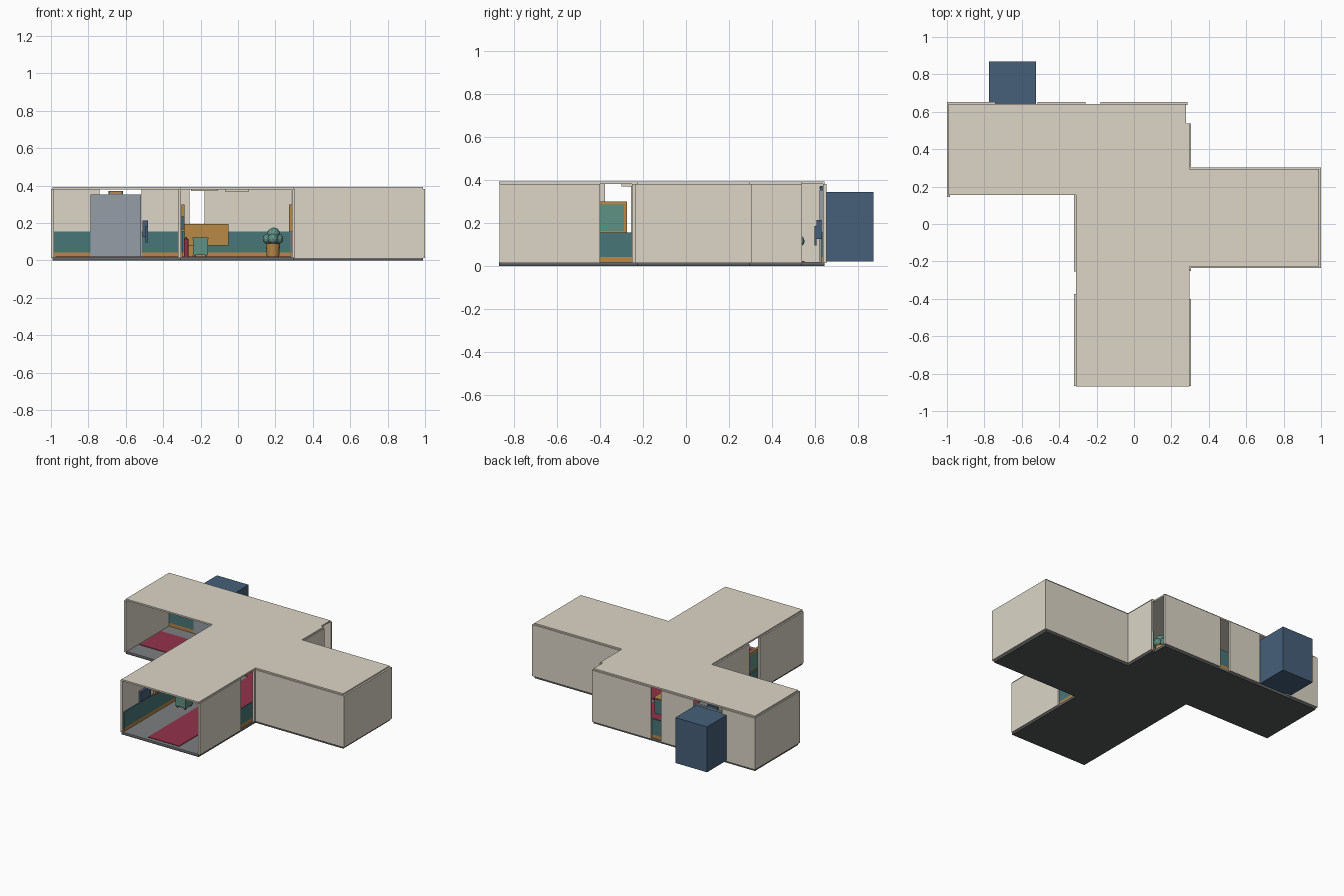
import bpy, bmesh, math

if "Cube" in bpy.data.objects:
    bpy.data.objects.remove(bpy.data.objects["Cube"])

def srgb(r, g, b):
    f = lambda c: (c / 255 / 12.92) if c < 10 else ((c / 255 + 0.055) / 1.055) ** 2.4
    return (f(r), f(g), f(b), 1)

def mat(name, *c):
    m = bpy.data.materials.new(name)
    m.diffuse_color = srgb(*c)
    m.use_nodes = True
    m.node_tree.nodes["Principled BSDF"].inputs["Base Color"].default_value = m.diffuse_color
    return m

PLASTER = mat("beige_plaster", 220, 213, 199)
FLOOR = mat("floor_grey", 124, 126, 128)
BASE = mat("dark_underside", 86, 88, 88)
TEAL = mat("teal_panel", 73, 118, 120)
WOOD = mat("ochre_wood", 184, 136, 70)
RED = mat("crimson", 148, 50, 74)
BLUE = mat("steel_blue", 70, 96, 122)
DOOR = mat("pale_metal", 150, 157, 166)
GREEN = mat("soft_green", 96, 146, 132)

def finish(bm, name, m):
    me = bpy.data.meshes.new(name)
    bm.to_mesh(me)
    bm.free()
    me.materials.append(m)
    ob = bpy.data.objects.new(name, me)
    bpy.context.collection.objects.link(ob)
    return ob

def box(name, m, x0, x1, y0, y1, z0, z1):
    bm = bmesh.new()
    bmesh.ops.create_cube(bm, size=1)
    for v in bm.verts:
        v.co = ((x0 + x1) / 2 + v.co.x * (x1 - x0), (y0 + y1) / 2 + v.co.y * (y1 - y0),
                (z0 + z1) / 2 + v.co.z * (z1 - z0))
    return finish(bm, name, m)

def cyl(name, m, x, y, z0, z1, r0, r1, n=16):
    bm = bmesh.new()
    bmesh.ops.create_cone(bm, cap_ends=True, segments=n, radius1=r0, radius2=r1, depth=z1 - z0)
    bmesh.ops.translate(bm, verts=bm.verts, vec=(x, y, (z0 + z1) / 2))
    return finish(bm, name, m)

def ball(name, m, x, y, z, r):
    bm = bmesh.new()
    bmesh.ops.create_icosphere(bm, subdivisions=2, radius=r)
    bmesh.ops.translate(bm, verts=bm.verts, vec=(x, y, z))
    return finish(bm, name, m)

def slab(name, m, z0, z1):
    # plan outline shared by floor and roof
    pts = [(-0.31, -0.868), (0.298, -0.868), (0.298, -0.228), (0.988, -0.228), (0.988, 0.295),
           (0.298, 0.295), (0.298, 0.538), (0.278, 0.538), (0.278, 0.642), (-0.992, 0.642),
           (-0.992, 0.155), (-0.31, 0.155)]
    bm = bmesh.new()
    f = bm.faces.new([bm.verts.new((x, y, z0)) for x, y in pts])
    r = bmesh.ops.extrude_face_region(bm, geom=[f])
    bmesh.ops.translate(bm, verts=[g for g in r["geom"] if isinstance(g, bmesh.types.BMVert)],
                        vec=(0, 0, z1 - z0))
    bmesh.ops.recalc_face_normals(bm, faces=bm.faces)
    return finish(bm, name, m)

slab("underfloor", BASE, 0, 0.01)
slab("floor", FLOOR, 0.01, 0.018)
slab("roof", PLASTER, 0.38, 0.391)

# outer walls, split around the openings
ZB, ZT = 0.014, 0.381
for name, x0, x1, y0, y1 in [
    ("north_wall_a", -0.995, -0.74, 0.637, 0.652),
    ("north_wall_b", -0.515, -0.26, 0.637, 0.652),
    ("north_wall_c", -0.18, 0.285, 0.637, 0.652),
    ("west_end_wall", -1.0, -0.985, 0.145, 0.652),
    ("west_hall_wall_a", -0.32, -0.305, -0.865, -0.375),
    ("west_hall_wall_b", -0.32, -0.305, -0.255, 0.155),
    ("east_hall_wall_a", 0.29, 0.305, -0.865, -0.40),
    ("east_hall_wall_b", 0.29, 0.305, -0.25, -0.22),
    ("east_hall_wall_c", 0.29, 0.305, 0.29, 0.538),
    ("east_wing_south_wall", 0.295, 0.99, -0.236, -0.222),
    ("east_wing_north_wall", 0.295, 0.99, 0.288, 0.303),
    ("east_wing_end_wall", 0.983, 1.0, -0.236, 0.303),
]:
    box(name, PLASTER, x0, x1, y0, y1, ZB, ZT)

# wainscot with skirting; it bridges the openings
def wainscot(name, x0, x1, y0, y1):
    box(name + "_panel", TEAL, x0, x1, y0, y1, 0.042, 0.155)
    box(name + "_skirting", WOOD, x0, x1, y0, y1, 0.018, 0.042)

wainscot("north_left", -0.985, -0.785, 0.629, 0.637)
wainscot("north_right", -0.515, 0.278, 0.629, 0.637)
wainscot("west_hall", -0.305, -0.297, -0.855, 0.15)
wainscot("east_hall_south", 0.282, 0.29, -0.855, -0.23)
wainscot("east_hall_north", 0.282, 0.29, 0.30, 0.535)
wainscot("east_wing_south", 0.30, 0.983, -0.222, -0.214)
wainscot("east_wing_north", 0.30, 0.983, 0.28, 0.288)

# carpet runners
box("hall_runner", RED, -0.12, 0.125, -0.84, 0.55, 0.018, 0.022)
box("west_wing_runner", RED, -0.975, -0.12, 0.285, 0.53, 0.018, 0.022)
box("east_wing_runner", RED, 0.125, 0.96, -0.09, 0.155, 0.018, 0.022)

# lift shaft, front and floor indicator
box("lift_shaft", BLUE, -0.775, -0.525, 0.64, 0.87, 0.02, 0.343)
box("lift_front", DOOR, -0.788, -0.518, 0.624, 0.64, 0.02, 0.352)
box("lift_jamb", DOOR, -0.543, -0.518, 0.621, 0.625, 0.02, 0.352)
box("lift_indicator", BLUE, -0.692, -0.615, 0.622, 0.64, 0.352, 0.371)
box("lift_indicator_trim", WOOD, -0.685, -0.622, 0.619, 0.623, 0.356, 0.368)

# wall telephone beside the lift
box("wall_phone", BLUE, -0.51, -0.48, 0.605, 0.629, 0.125, 0.213)
box("wall_phone_handset", BLUE, -0.495, -0.48, 0.596, 0.606, 0.095, 0.185)

# notice boards: panel seen from both sides, set in a raised wood rim
for name, x0, x1, y0, y1 in [("west_board", -0.303, -0.285, -0.52, -0.275),
                             ("east_board", 0.272, 0.288, -0.78, -0.53)]:
    box(name + "_panel", GREEN, x0 + 0.002, x1 - 0.002, y0 + 0.012, y1 - 0.012, 0.16, 0.288)
    box(name + "_rim_top", WOOD, x0, x1, y0, y1, 0.284, 0.30)
    box(name + "_rim_bottom", WOOD, x0, x1, y0, y1, 0.155, 0.161)
    for side, y in (("a", y0), ("b", y1 - 0.014)):
        box(name + "_rim_" + side, WOOD, x0, x1, y, y + 0.014, 0.157, 0.29)
box("wall_screen", BLUE, -0.305, -0.287, -0.68, -0.57, 0.165, 0.235)

# reception desk: wood front and top, teal staff side
box("desk_front", WOOD, -0.285, -0.052, 0.36, 0.42, 0.08, 0.188)
box("desk_back", TEAL, -0.285, -0.052, 0.42, 0.429, 0.08, 0.188)
box("desk_top", WOOD, -0.29, -0.05, 0.355, 0.44, 0.188, 0.195)
box("desk_foot", WOOD, -0.28, -0.24, 0.38, 0.42, 0.018, 0.08)

# waiting chair
box("chair_seat", GREEN, -0.24, -0.16, -0.36, -0.28, 0.03, 0.113)
box("chair_top", GREEN, -0.243, -0.157, -0.363, -0.277, 0.113, 0.122)
for i, (x, y) in enumerate([(-0.235, -0.355), (-0.175, -0.355), (-0.235, -0.295), (-0.175, -0.295)]):
    box(f"chair_foot_{i}", BASE, x, x + 0.01, y, y + 0.01, 0.018, 0.03)

# fire extinguisher
cyl("extinguisher", RED, -0.277, -0.1, 0.018, 0.115, 0.013, 0.013)
cyl("extinguisher_nozzle", BASE, -0.277, -0.1, 0.115, 0.125, 0.006, 0.004, 8)

# potted plant
cyl("plant_pot", WOOD, 0.187, 0.495, 0.018, 0.09, 0.033, 0.038)
for i in range(4):
    a = i * math.pi / 2
    ball(f"leaves_{i}", GREEN, 0.187 + 0.027 * math.cos(a), 0.495 + 0.027 * math.sin(a), 0.115, 0.029)
ball("leaves_top", GREEN, 0.19, 0.495, 0.14, 0.036)

# ceiling light panels
for i, y in enumerate((-0.65, -0.27, 0.1)):
    box(f"hall_light_{i}", PLASTER, -0.07, 0.06, y - 0.03, y + 0.03, 0.368, 0.38)
box("wing_light", PLASTER, -0.25, -0.11, 0.37, 0.43, 0.37, 0.38)
